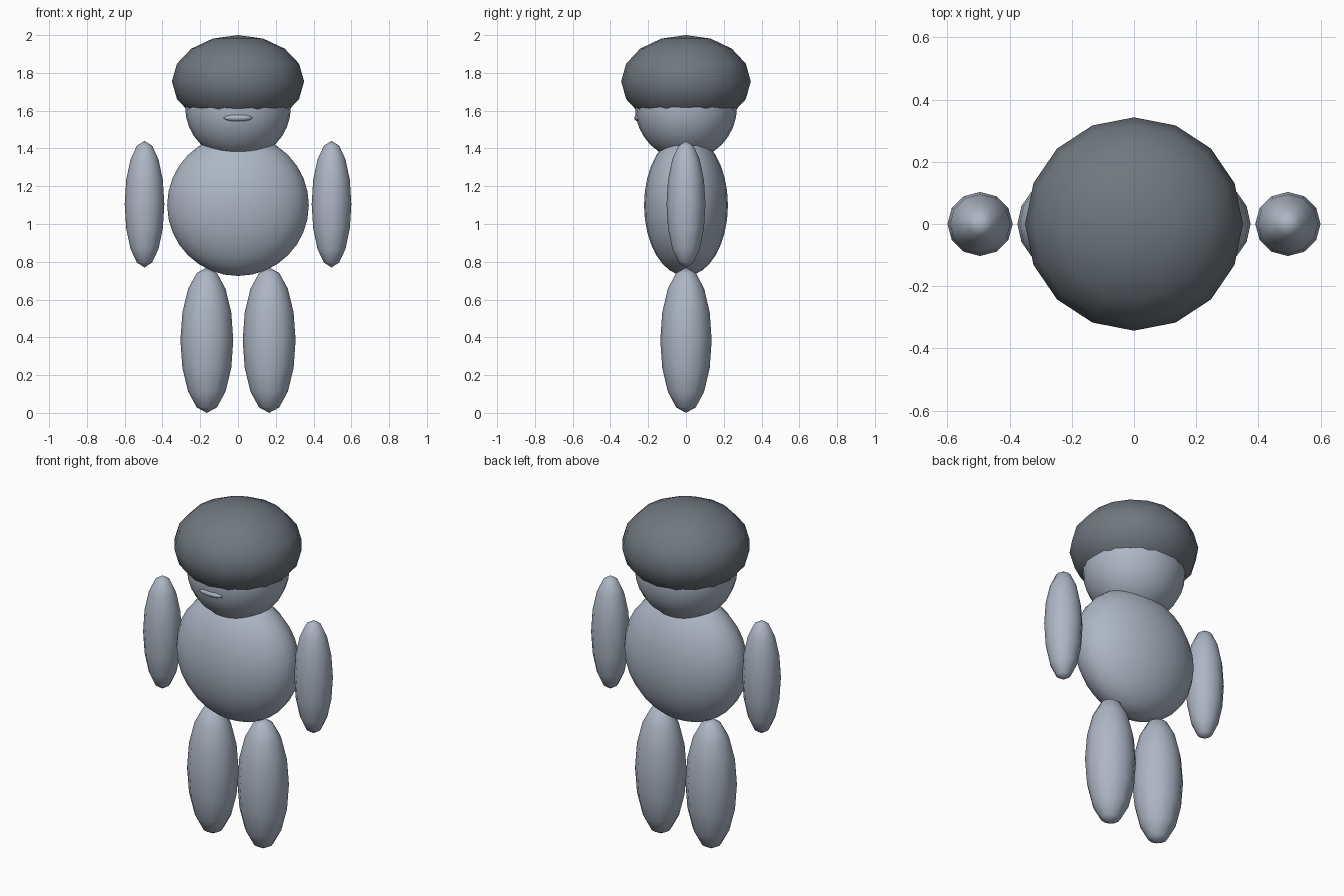
import bpy

cube = bpy.data.objects.get("Cube")
if cube:
    bpy.data.objects.remove(cube, do_unlink=True)


def material(name, rgb):
    mat = bpy.data.materials.new(name)
    mat.use_nodes = True
    mat.diffuse_color = (*rgb, 1)
    mat.node_tree.nodes["Principled BSDF"].inputs["Base Color"].default_value = (*rgb, 1)
    return mat


skin = material("pale blue grey", (0.42, 0.47, 0.56))
dark = material("dark slate grey", (0.16, 0.185, 0.21))


def ellipsoid(name, centre, radii, mat, segments, rings):
    """Smooth squashed sphere with its poles on z."""
    bpy.ops.mesh.primitive_uv_sphere_add(segments=segments, ring_count=rings, radius=1, location=centre)
    obj = bpy.context.object
    obj.name = name
    obj.scale = radii
    bpy.ops.object.transform_apply(location=False, rotation=False, scale=True)
    bpy.ops.object.shade_smooth()
    obj.data.materials.append(mat)
    return obj


# Torso, head and mop of hair
ellipsoid("body", (0, 0, 1.10), (0.375, 0.222, 0.375), skin, 24, 16)
ellipsoid("head", (0, 0, 1.62), (0.28, 0.27, 0.28), skin, 24, 16)
ellipsoid("hair", (0, 0, 1.755), (0.35, 0.343, 0.245), dark, 16, 8)

# Thin mouth on the front of the face
ellipsoid("mouth", (0, -0.253, 1.562), (0.076, 0.02, 0.019), skin, 12, 8)

# Limbs on both sides
for side, x in (("left", 1), ("right", -1)):
    ellipsoid(side + "_arm", (x * 0.495, 0, 1.105), (0.105, 0.103, 0.335), skin, 12, 8)
    ellipsoid(side + "_leg", (x * 0.165, 0, 0.385), (0.14, 0.136, 0.385), skin, 12, 8)
